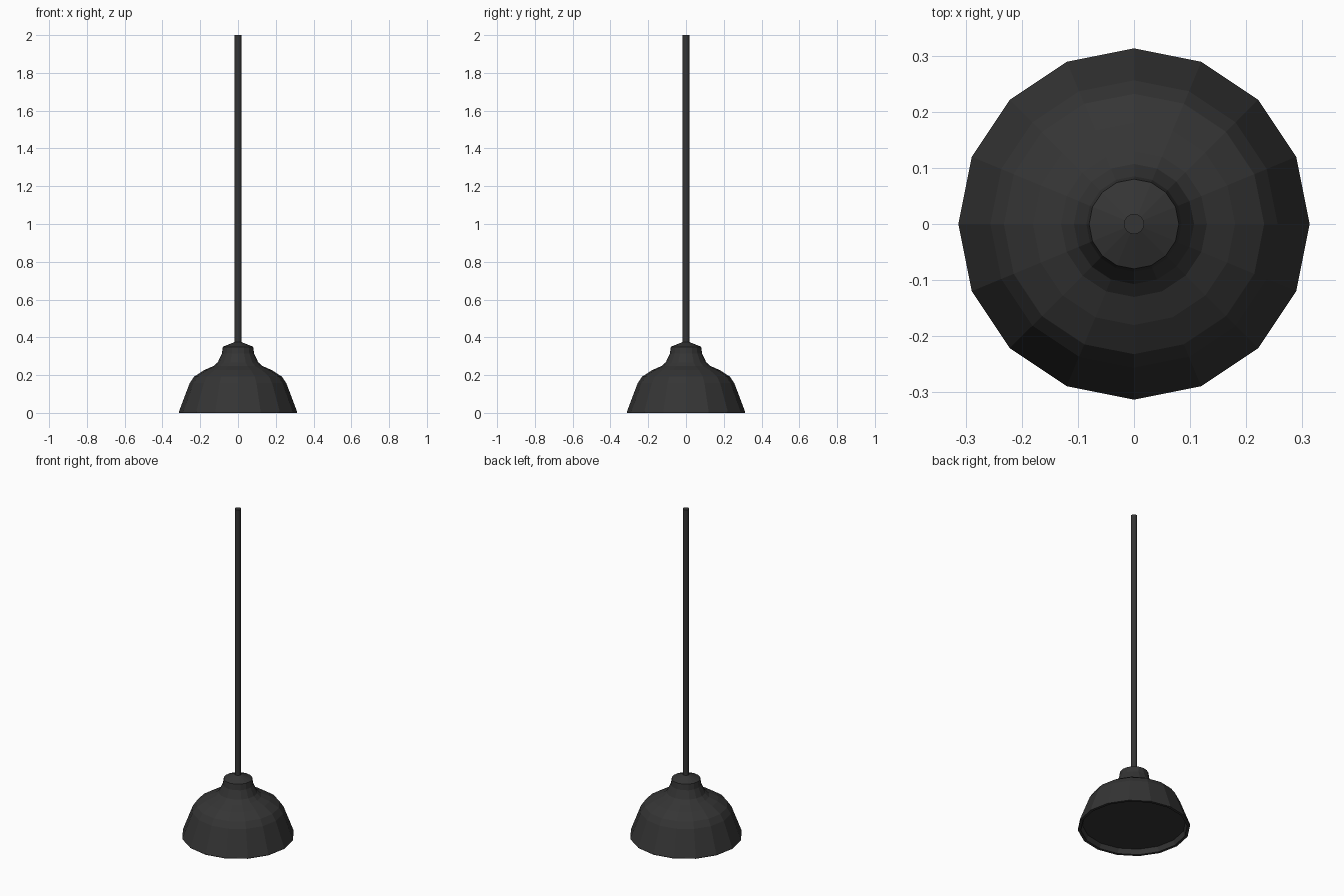
import bpy, bmesh, math

if "Cube" in bpy.data.objects:
    bpy.data.objects.remove(bpy.data.objects["Cube"])

SIDES = 16


def material(name, value):
    m = bpy.data.materials.new(name)
    m.diffuse_color = (value, value, value, 1)
    m.use_nodes = True
    m.node_tree.nodes["Principled BSDF"].inputs["Base Color"].default_value = m.diffuse_color
    return m


def lathe(name, profile, mat, sides=SIDES):
    """Revolve (radius, z) points about z; zero radius closes to a point."""
    bm = bmesh.new()
    rings = []
    for r, z in profile:
        n = 1 if r == 0 else sides
        rings.append([bm.verts.new((r * math.cos(i * math.tau / sides),
                                    r * math.sin(i * math.tau / sides), z))
                      for i in range(n)])
    for a, b in zip(rings, rings[1:]):
        for i in range(sides):
            j = (i + 1) % sides
            quad = [a[i % len(a)], a[j % len(a)], b[j % len(b)], b[i % len(b)]]
            bm.faces.new(list(dict.fromkeys(quad)))
    bmesh.ops.recalc_face_normals(bm, faces=bm.faces)
    mesh = bpy.data.meshes.new(name)
    bm.to_mesh(mesh)
    bm.free()
    mesh.materials.append(mat)
    ob = bpy.data.objects.new(name, mesh)
    bpy.context.collection.objects.link(ob)
    return ob


dark = material("dark_metal", 0.035)

# Bell shade: cap, neck, shoulder, skirt, rim, then recessed underside panel
lathe("shade", [
    (0, 0.378), (0.018, 0.375), (0.08, 0.35), (0.085, 0.315),
    (0.107, 0.268), (0.13, 0.248), (0.18, 0.226), (0.232, 0.192), (0.256, 0.157),
    (0.313, 0.006), (0.312, 0), (0.296, 0), (0.287, 0.03), (0, 0.03),
], dark)

# Hanging rod
lathe("rod", [(0, 0.36), (0.018, 0.36), (0.018, 2), (0, 2)], dark)
